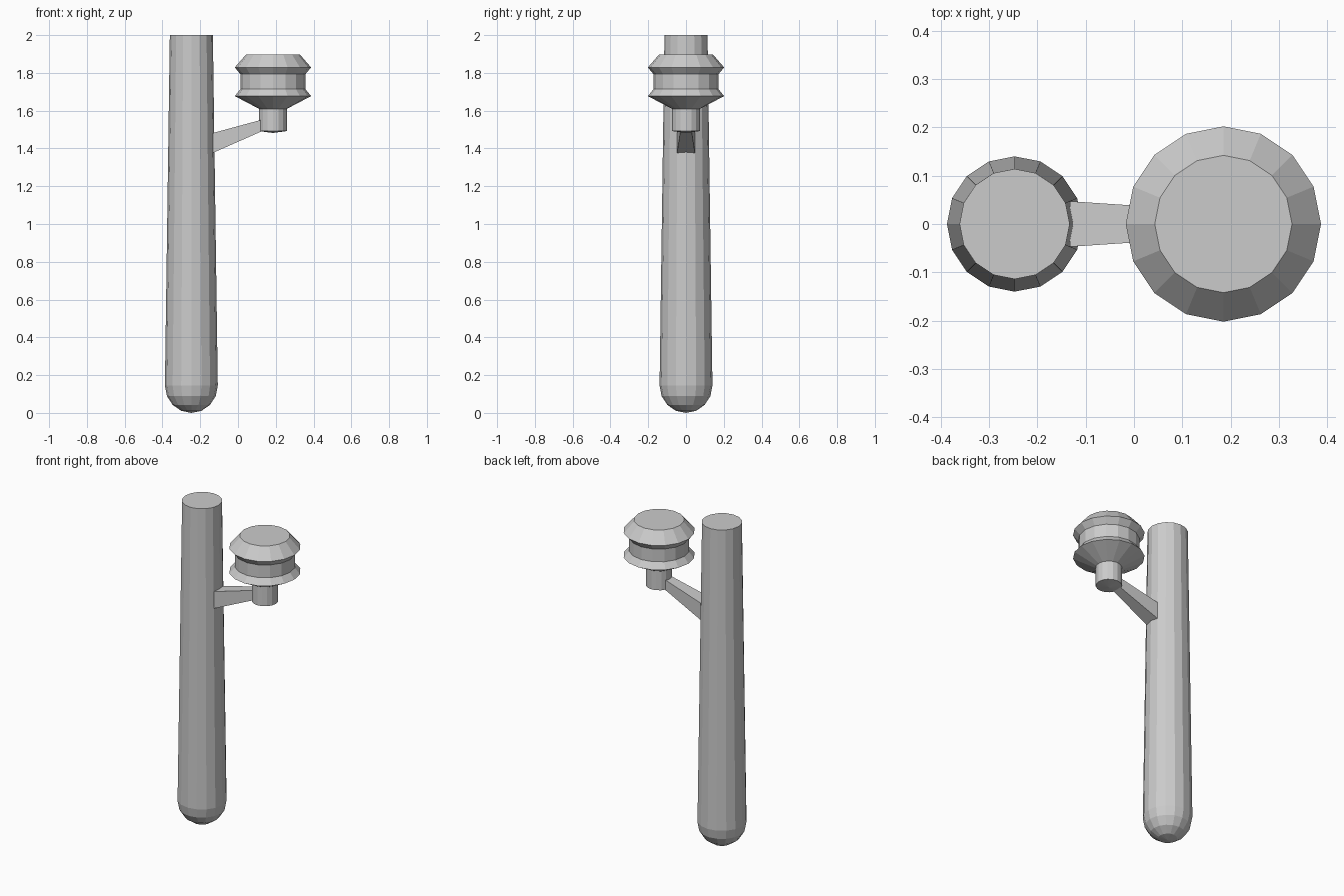
import bpy, bmesh, math

if "Cube" in bpy.data.objects:
    bpy.data.objects.remove(bpy.data.objects["Cube"])

SIDES = 16


def make_object(name, bm):
    bmesh.ops.recalc_face_normals(bm, faces=bm.faces[:])
    mesh = bpy.data.meshes.new(name)
    bm.to_mesh(mesh)
    bm.free()
    obj = bpy.data.objects.new(name, mesh)
    bpy.context.collection.objects.link(obj)
    return obj


def lathe(name, x, profile):
    """Revolve (radius, z) points, bottom to top, about a vertical axis."""
    bm = bmesh.new()
    tip = bm.verts.new((x, 0, profile[0][1]))
    rings = []
    for r, z in profile[1:]:
        rings.append([bm.verts.new((x + r * math.cos(a), r * math.sin(a), z))
                      for a in (2 * math.pi * i / SIDES for i in range(SIDES))])
    for i in range(SIDES):
        j = (i + 1) % SIDES
        bm.faces.new((tip, rings[0][j], rings[0][i]))
        for low, high in zip(rings, rings[1:]):
            bm.faces.new((low[i], low[j], high[j], high[i]))
    bm.faces.new(rings[-1])
    return make_object(name, bm)


# Tapered pole with a rounded foot and a flat top
R = 0.14
foot = [(R * math.sin(a), 0.145 * (1 - math.cos(a)))
        for a in (math.pi / 8 * i for i in range(5))]
lathe("pole", -0.247, foot + [(0.114, 2.0)])

# Spool-shaped head on a short stem
lathe("lamp_head", 0.185, [
    (0, 1.482), (0.074, 1.492), (0.074, 1.61), (0.202, 1.677),
    (0.172, 1.714), (0.172, 1.793), (0.202, 1.829), (0.142, 1.898)])

# Tapered bracket arm: (x, half width, bottom z, top z) at each end
bm = bmesh.new()
ends = []
for x, w, low, high in [(-0.132, 0.047, 1.377, 1.482), (0.14, 0.029, 1.497, 1.556)]:
    ends.append([bm.verts.new((x, y, z))
                 for y, z in ((-w, low), (w, low), (w, high), (-w, high))])
bm.faces.new(ends[0])
bm.faces.new(ends[1])
for i in range(4):
    j = (i + 1) % 4
    bm.faces.new((ends[0][i], ends[0][j], ends[1][j], ends[1][i]))
make_object("bracket_arm", bm)
